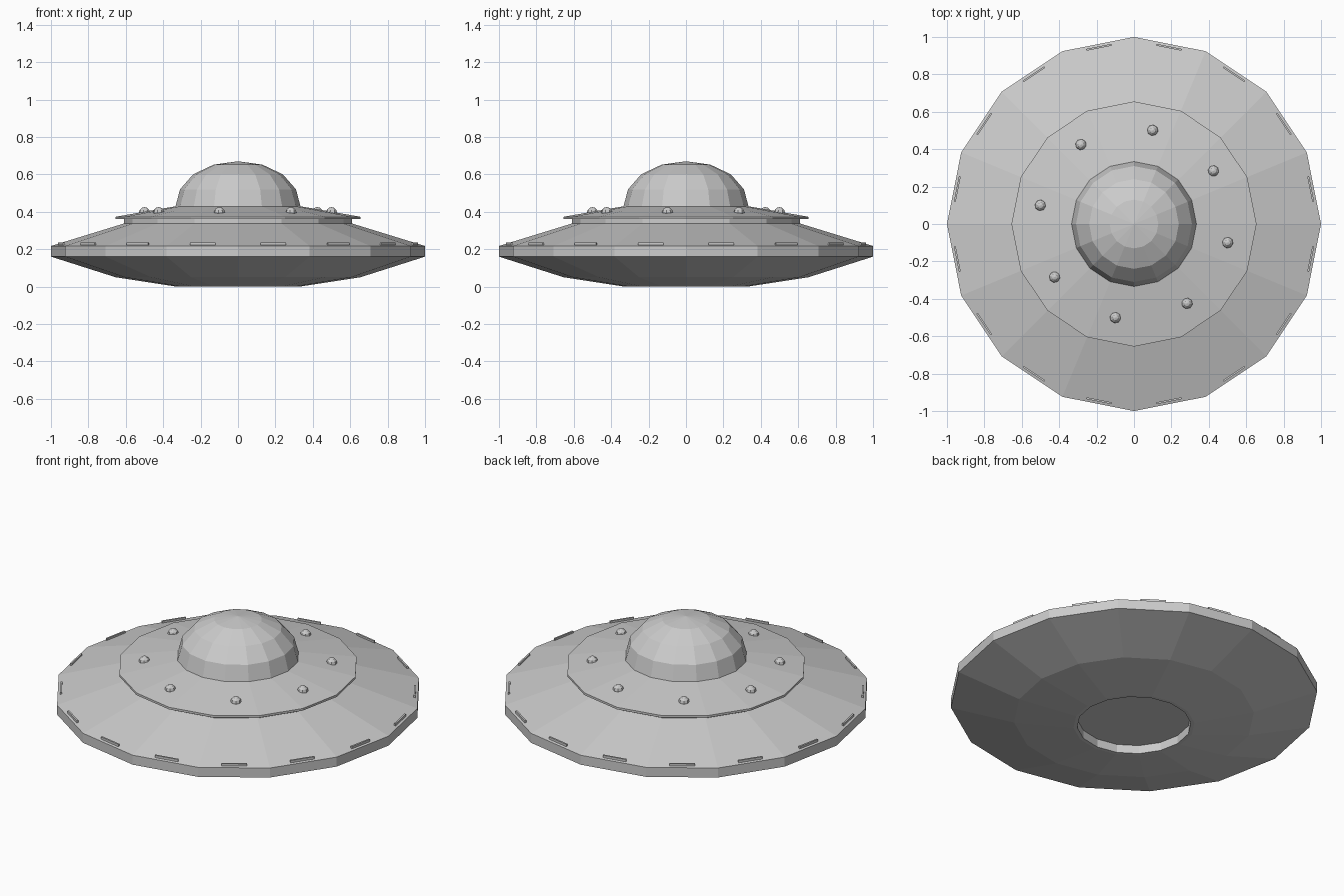
import bpy, bmesh, math
from mathutils import Matrix

if "Cube" in bpy.data.objects:
    bpy.data.objects.remove(bpy.data.objects["Cube"])

SIDES = 16


def make_object(name, bm):
    bmesh.ops.recalc_face_normals(bm, faces=bm.faces)
    mesh = bpy.data.meshes.new(name)
    bm.to_mesh(mesh)
    bm.free()
    obj = bpy.data.objects.new(name, mesh)
    bpy.context.collection.objects.link(obj)
    return obj


def lathe(name, profile):
    """Revolve (radius, z) points into a flat-faced body."""
    bm = bmesh.new()
    rings = []
    for r, z in profile:
        if r == 0:
            rings.append([bm.verts.new((0, 0, z))] * SIDES)
        else:
            rings.append([bm.verts.new((r * math.cos(i * math.tau / SIDES),
                                        r * math.sin(i * math.tau / SIDES), z))
                          for i in range(SIDES)])
    for a, b in zip(rings, rings[1:]):
        for i in range(SIDES):
            j = (i + 1) % SIDES
            quad = list(dict.fromkeys((a[i], a[j], b[j], b[i])))
            bm.faces.new(quad)
    return make_object(name, bm)


# Saucer hull with a shallow recess underneath
lathe("hull", [(0, 0.05), (0.31, 0.05), (0.31, 0), (0.33, 0), (0.655, 0.05),
               (1, 0.16), (1, 0.217), (0.61, 0.337), (0.61, 0.36)])

# Raised deck with overhanging lip
lathe("upper_deck", [(0.61, 0.36), (0.655, 0.36), (0.655, 0.373), (0.33, 0.43)])

# Faceted dome
lathe("dome", [(0.335, 0.425), (0.31, 0.52), (0.24, 0.60), (0.13, 0.652), (0, 0.67)])

# Round lamps on the deck
bm = bmesh.new()
for k in range(8):
    a = math.radians(33.75 + 45 * k)
    m = Matrix.Rotation(a, 4, 'Z') @ Matrix.Translation((0.51, 0, 0.395))
    bmesh.ops.create_uvsphere(bm, u_segments=8, v_segments=6, radius=0.03, matrix=m)
make_object("deck_lamps", bm)

# Thin light strips near the rim, one per hull facet
bm = bmesh.new()
for k in range(SIDES):
    a = math.radians(11.25 + 22.5 * k)
    m = (Matrix.Rotation(a, 4, 'Z') @ Matrix.Translation((0.963, 0, 0.226))
         @ Matrix.Diagonal((0.01, 0.138, 0.018, 1)))
    bmesh.ops.create_cube(bm, size=1, matrix=m)
make_object("rim_light_strips", bm)
